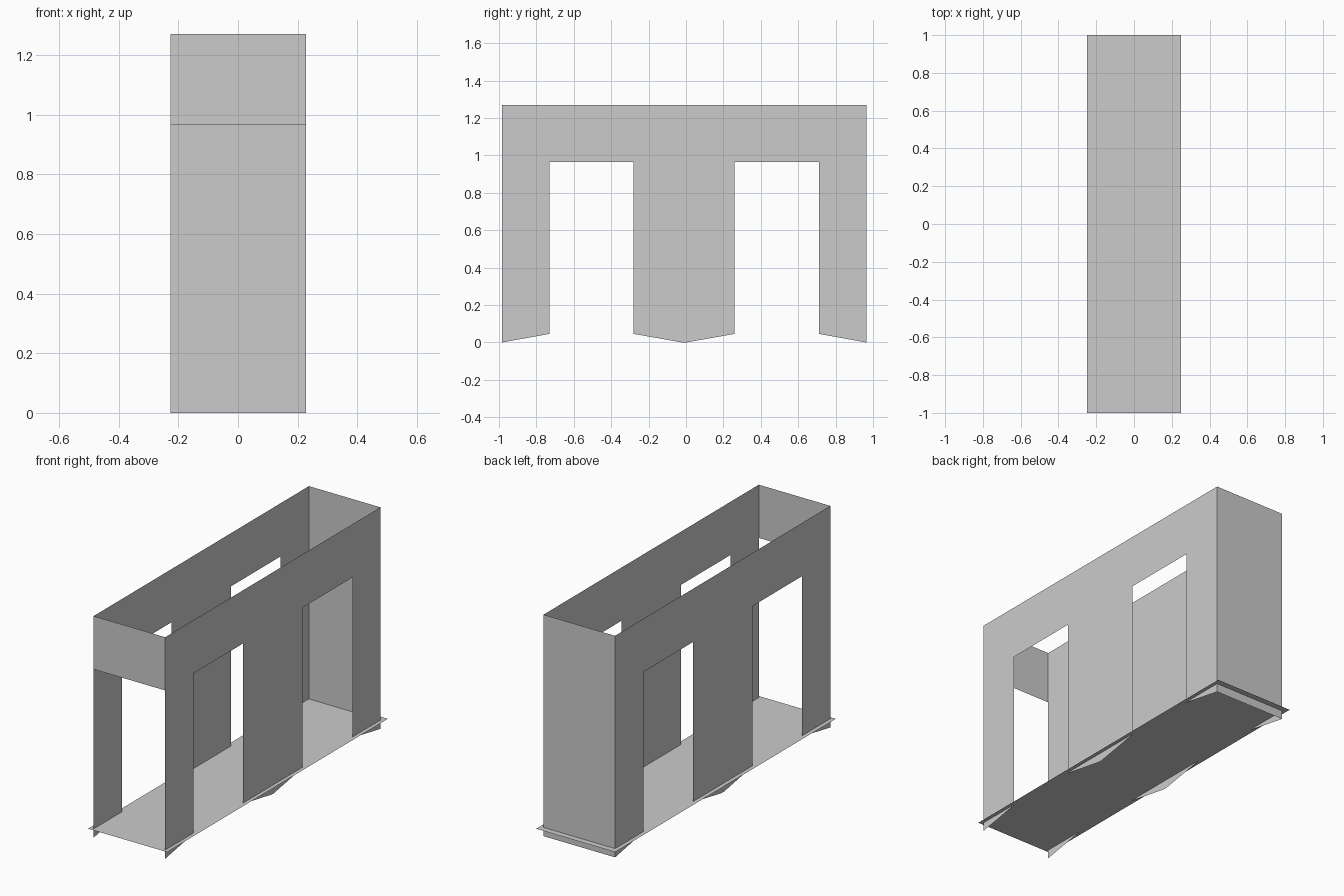
import bpy

if "Cube" in bpy.data.objects:
    bpy.data.objects.remove(bpy.data.objects["Cube"])

X0, X1 = -0.226, 0.228      # side wall planes
Y0, Y1 = -0.985, 0.965      # front and back planes
TOP, HEAD, SILL = 1.27, 0.965, 0.046


def sheet(name, points):
    """Single flat panel from an outline."""
    mesh = bpy.data.meshes.new(name)
    mesh.from_pydata(points, [], [list(range(len(points)))])
    mesh.update()
    obj = bpy.data.objects.new(name, mesh)
    bpy.context.collection.objects.link(obj)
    return obj


# Side walls: two tall openings each, with sloped feet
profile = [(Y0, 0), (-0.73, SILL), (-0.73, HEAD), (-0.28, HEAD), (-0.28, SILL),
           (-0.02, 0), (0, 0), (0.26, SILL), (0.26, HEAD), (0.71, HEAD),
           (0.71, SILL), (Y1, 0), (Y1, TOP), (Y0, TOP)]
sheet("right_wall", [(X1, y, z) for y, z in profile])
sheet("left_wall", [(X0, y, z) for y, z in reversed(profile)])

# Front lintel above the open end, and the full back wall
sheet("front_lintel", [(X0, Y0, HEAD), (X1, Y0, HEAD), (X1, Y0, TOP), (X0, Y0, TOP)])
sheet("back_wall", [(X1, Y1, 0), (X0, Y1, 0), (X0, Y1, TOP), (X1, Y1, TOP)])

# Thin floor slightly wider than the walls
sheet("floor", [(-0.25, -1, 0.05), (0.25, -1, 0.05), (0.25, 1, 0.05), (-0.25, 1, 0.05)])
